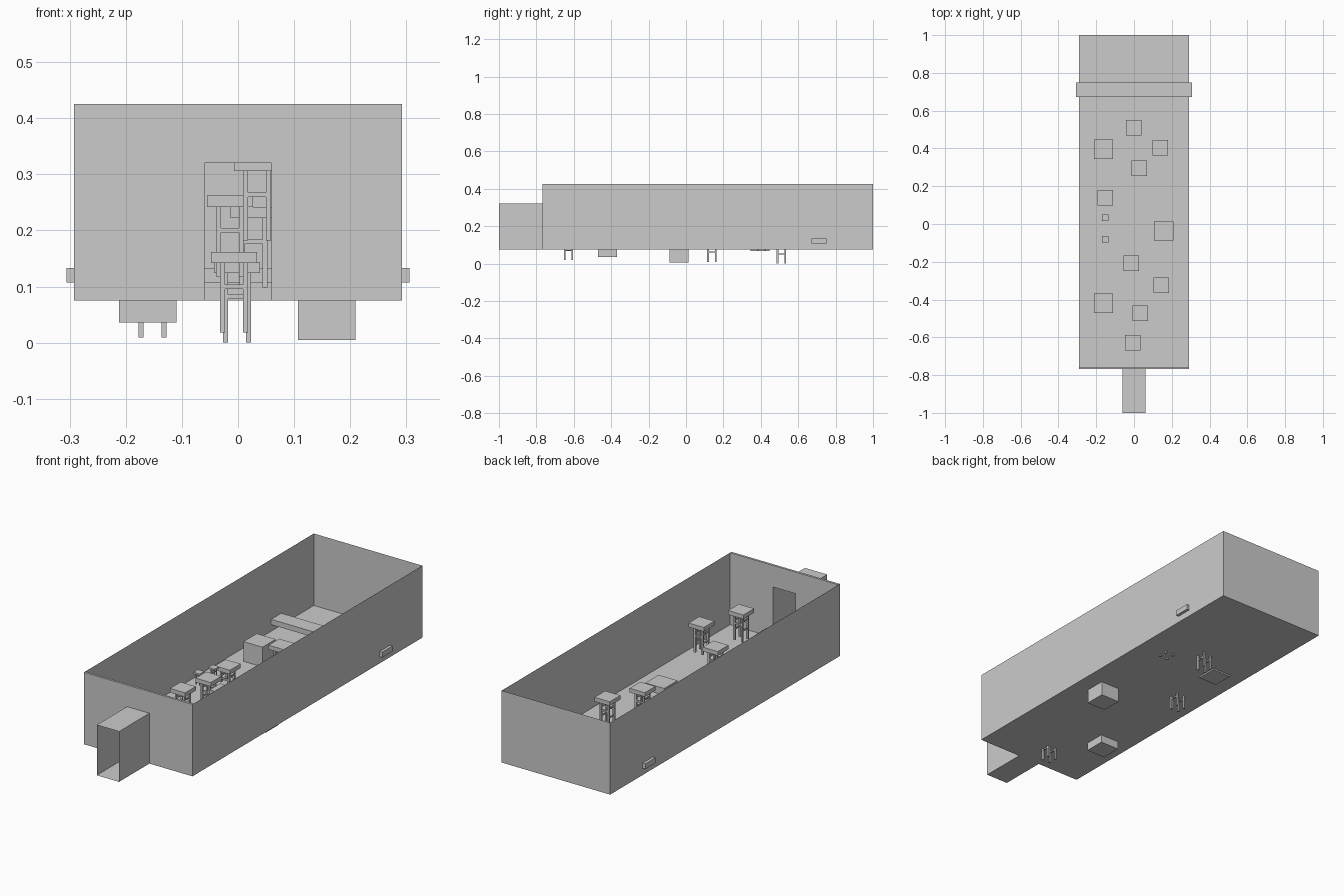
import bpy, bmesh
from mathutils import Matrix, Vector

if "Cube" in bpy.data.objects:
    bpy.data.objects.remove(bpy.data.objects["Cube"])

W, Y0, Y1, Z0, Z1 = 0.292, -0.767, 1.0, 0.075, 0.425   # room limits
DX, DZ, T = 0.06, 0.32, 0.011                          # doorway, front wall thickness


def add_object(name, bm):
    mesh = bpy.data.meshes.new(name)
    bm.to_mesh(mesh)
    bm.free()
    obj = bpy.data.objects.new(name, mesh)
    bpy.context.collection.objects.link(obj)
    return obj


def box(bm, lo, hi):
    lo, hi = Vector(lo), Vector(hi)
    m = Matrix.Translation((lo + hi) / 2) @ Matrix.Diagonal((*(hi - lo), 1))
    bmesh.ops.create_cube(bm, size=1, matrix=m)


def quad(bm, *pts):
    bm.faces.new([bm.verts.new(p) for p in pts])


def box_object(name, lo, hi):
    bm = bmesh.new()
    box(bm, lo, hi)
    return add_object(name, bm)


# Open-topped room: sheet floor, side walls and back wall
bm = bmesh.new()
quad(bm, (-W, Y0, Z0), (W, Y0, Z0), (W, Y1, Z0), (-W, Y1, Z0))
quad(bm, (-W, Y1, Z0), (W, Y1, Z0), (W, Y1, Z1), (-W, Y1, Z1))
for x in (-W, W):
    quad(bm, (x, Y0, Z0), (x, Y1, Z0), (x, Y1, Z1), (x, Y0, Z1))
add_object("room_floor_and_walls", bm)

# Front wall: one outline around the doorway, extruded to its thickness
bm = bmesh.new()
outline = [(-W, Z0), (-DX, Z0), (-DX, DZ), (DX, DZ), (DX, Z0), (W, Z0), (W, Z1), (-W, Z1)]
face = bm.faces.new([bm.verts.new((x, Y0, z)) for x, z in outline])
ext = bmesh.ops.extrude_face_region(bm, geom=[face], use_keep_orig=True)
bmesh.ops.translate(bm, vec=(0, T, 0),
                    verts=[g for g in ext["geom"] if isinstance(g, bmesh.types.BMVert)])
bmesh.ops.recalc_face_normals(bm, faces=bm.faces)
add_object("front_wall", bm)

# Entrance tunnel, open at both ends
bm = bmesh.new()
for x in (-DX, DX):
    quad(bm, (x, -1, Z0), (x, Y0, Z0), (x, Y0, DZ), (x, -1, DZ))
for z in (Z0, DZ):
    quad(bm, (-DX, -1, z), (DX, -1, z), (DX, Y0, z), (-DX, Y0, z))
add_object("entrance_tunnel", bm)

# Low beam that pokes through both side walls
box_object("cross_beam", (-0.306, 0.672, 0.107), (0.306, 0.75, 0.133))

# Crates sunk into the floor
for x, y, z in [(-0.161, 0.396, 0.068), (0.158, -0.037, 0.005), (-0.161, -0.42, 0.036)]:
    box_object("crate", (x - 0.051, y - 0.051, z), (x + 0.051, y + 0.051, z + 0.103))


def stool(name, x, y, top, scale=1.0):
    """Square seat, four legs and rungs, placed by the top of the seat."""
    bm = bmesh.new()
    box(bm, (-0.041, -0.041, -0.02), (0.041, 0.041, 0))
    for sx in (-1, 1):
        for sy in (-1, 1):
            cx, cy = sx * 0.0205, sy * 0.0205
            box(bm, (cx - 0.0045, cy - 0.0045, -0.144), (cx + 0.0045, cy + 0.0045, -0.02))
    for s in (-1, 1):
        c = s * 0.0205
        box(bm, (-0.018, c - 0.003, -0.066), (0.018, c + 0.003, -0.058))
        for z in (-0.048, -0.092):
            box(bm, (c - 0.003, -0.018, z - 0.003), (c + 0.003, 0.018, z + 0.003))
    bm.transform(Matrix.Translation((x, y, top)) @ Matrix.Scale(scale, 4))
    add_object(name, bm)


for x, y, top in [(-0.007, -0.628, 0.162), (0.034, -0.472, 0.326), (-0.014, -0.207, 0.262),
                  (0.144, -0.325, 0.292), (-0.152, 0.138, 0.153), (0.028, 0.294, 0.242),
                  (0.14, 0.404, 0.21), (-0.002, 0.51, 0.144)]:
    stool("stool", x, y, top)
for y, top in [(-0.082, 0.203), (0.032, 0.183)]:
    stool("small_stool", -0.153, y, top, 0.42)
